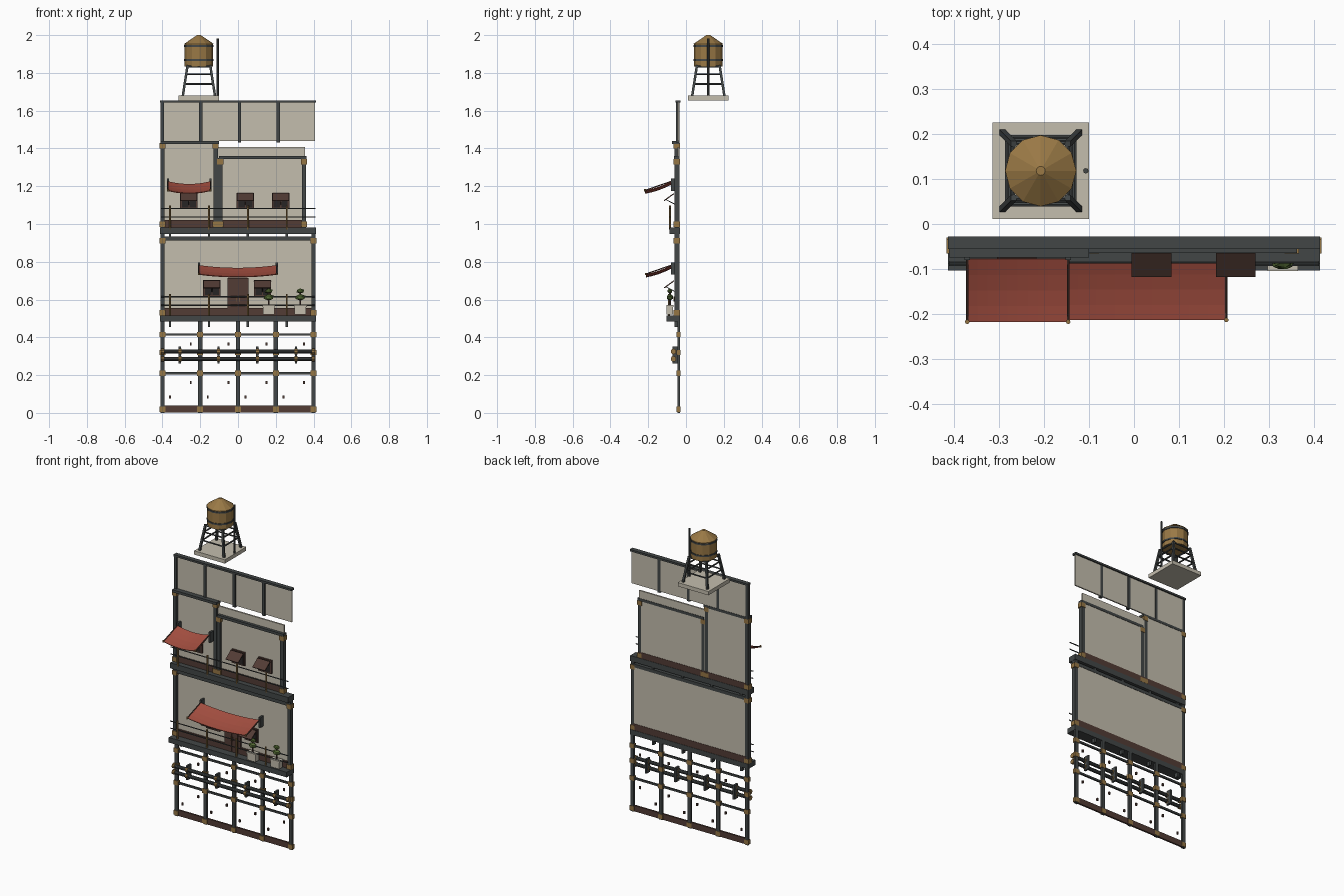
import bpy, bmesh, math
from mathutils import Vector

if "Cube" in bpy.data.objects:
    bpy.data.objects.remove(bpy.data.objects["Cube"])

COLORS = {
    "plaster": (0.55, 0.51, 0.42), "iron": (0.055, 0.062, 0.062), "brown": (0.085, 0.045, 0.035),
    "cloth": (0.36, 0.075, 0.05), "brass": (0.30, 0.18, 0.06), "wood": (0.32, 0.19, 0.06),
    "leaf": (0.09, 0.15, 0.035), "glass": (0.02, 0.018, 0.018)}
MATS = {}
for key, c in COLORS.items():
    MATS[key] = bpy.data.materials.new(key)
    MATS[key].diffuse_color = (*c, 1)


def finish(name, bm, mat):
    me = bpy.data.meshes.new(name)
    bm.to_mesh(me)
    bm.free()
    ob = bpy.data.objects.new(name, me)
    bpy.context.collection.objects.link(ob)
    me.materials.append(MATS[mat])
    return ob


def box(name, mat, x0, x1, y0, y1, z0, z1):
    bm = bmesh.new()
    bmesh.ops.create_cube(bm, size=1)
    for v in bm.verts:
        v.co = ((x0 + x1) / 2 + v.co.x * (x1 - x0), (y0 + y1) / 2 + v.co.y * (y1 - y0),
                (z0 + z1) / 2 + v.co.z * (z1 - z0))
    return finish(name, bm, mat)


def rod(name, mat, a, b, r, sides=8, r2=None):
    a, b = Vector(a), Vector(b)
    bm = bmesh.new()
    bmesh.ops.create_cone(bm, cap_ends=True, segments=sides, radius1=r,
                          radius2=r if r2 is None else r2, depth=(b - a).length)
    rot = (b - a).to_track_quat('Z', 'Y').to_matrix()
    bmesh.ops.rotate(bm, verts=bm.verts, matrix=rot)
    bmesh.ops.translate(bm, verts=bm.verts, vec=(a + b) / 2)
    return finish(name, bm, mat)


def post(name, x, z0, z1, y0, y1, joints):
    box(name, "iron", x - 0.011, x + 0.011, y0, y1, z0, z1)
    for z in joints:
        box(name + "_joint", "brass", x - 0.016, x + 0.016, y0 - 0.003, y1 + 0.002, z - 0.014, z + 0.014)


def awning(name, x0, x1, z_back, z_front, y_front):
    # sagging cloth sheet held between two wall brackets
    y_back, nx, ny = -0.078, 10, 4
    bm = bmesh.new()
    grid = []
    for i in range(nx + 1):
        u = i / nx
        row = []
        for j in range(ny + 1):
            t = j / ny
            sag = 0.014 * (1 - (2 * u - 1) ** 2) + 0.006 * math.sin(math.pi * t)
            row.append(bm.verts.new((x0 + (x1 - x0) * u, y_back + (y_front - y_back) * t,
                                     z_back + (z_front - z_back) * t - sag)))
        grid.append(row)
    for i in range(nx):
        for j in range(ny):
            bm.faces.new((grid[i][j], grid[i][j + 1], grid[i + 1][j + 1], grid[i + 1][j]))
    ob = finish(name, bm, "cloth")
    ob.modifiers.new("thickness", 'SOLIDIFY').thickness = 0.004
    for x in (x0, x1):
        box(name + "_bracket", "iron", x - 0.006, x + 0.006, -0.08, -0.045, z_back - 0.05, z_back + 0.015)
        rod(name + "_rod", "brown", (x, y_back, z_back), (x, y_front, z_front), 0.003, 6)
        rod(name + "_tip", "brass", (x, y_front, z_front - 0.006), (x, y_front, z_front + 0.006), 0.005)


def window(x, z):
    # dark opening with a propped top-hinged shutter
    box("window_frame", "brown", x - 0.046, x + 0.046, -0.056, -0.044, z - 0.05, z + 0.035)
    for s in (-1, 1):
        box("window_pane", "glass", x + s * 0.02 - 0.017, x + s * 0.02 + 0.017, -0.058, -0.05, z - 0.043, z + 0.03)
    sh = box("window_shutter", "brown", -0.044, 0.044, -0.003, 0.003, -0.032, 0.032)
    sh.location = (x, -0.09, z + 0.012)
    sh.rotation_euler.x = math.radians(-54)
    rod("shutter_stay", "iron", (x, -0.05, z - 0.03), (x, -0.108, z), 0.002, 6)


def railing(z, y):
    for dz in (0.055, 0.1):
        rod("rail", "iron", (-0.41, y, z + dz), (0.41, y, z + dz), 0.0035, 6)
    for i in range(4):
        x = -0.36 + i * 0.206
        rod("rail_post", "brass", (x, y, z - 0.01), (x, y, z + 0.115), 0.005)


BAYS = [-0.4 + 0.2 * i for i in range(5)]

# Open ground-floor frame
for x in BAYS:
    post("ground_post", x, 0, 0.49, -0.046, -0.032, (0.02, 0.21, 0.32, 0.415))
box("ground_baseboard", "brown", -0.41, 0.41, -0.044, -0.033, 0.003, 0.04)
for z in (0.21, 0.415):
    box("ground_beam", "iron", -0.4, 0.4, -0.044, -0.034, z - 0.006, z + 0.006)
for i in range(4):
    x = BAYS[i]
    for dx, z in ((0.04, 0.085), (0.15, 0.16), (0.15, 0.365)):
        box("wall_stud", "brown", x + dx - 0.005, x + dx + 0.005, -0.045, -0.036, z - 0.008, z + 0.008)

# Pipes with clamps
for z in (0.325, 0.286):
    rod("pipe", "iron", (-0.405, -0.066, z), (0.405, -0.066, z), 0.011, 10)
    for x in [-0.4, 0.4] + [-0.308 + 0.205 * i for i in range(4)]:
        rod("pipe_collar", "brass", (x - 0.008, -0.066, z), (x + 0.008, -0.066, z), 0.015, 10)
for i in range(4):
    x = -0.308 + 0.205 * i
    box("pipe_clamp", "iron", x - 0.006, x + 0.006, -0.072, -0.036, 0.262, 0.352)

# Balcony slabs with brackets under them
for name, z0, z1, y0 in (("lower_slab", 0.483, 0.515, -0.103), ("upper_slab", 0.947, 0.982, -0.088)):
    box(name, "iron", -0.413, 0.413, y0, -0.032, z0, z1)
    for i in range(4):
        x = -0.36 + i * 0.206
        box("slab_bracket", "iron", x - 0.006, x + 0.006, -0.062, -0.036, z0 - 0.027, z0)

# Middle storey
box("middle_wall", "plaster", -0.4, 0.4, -0.046, -0.036, 0.515, 0.93)
box("middle_baseboard", "brown", -0.4, 0.4, -0.056, -0.034, 0.515, 0.556)
box("middle_beam", "iron", -0.41, 0.41, -0.062, -0.034, 0.913, 0.934)
for x in (-0.4, 0.4):
    post("middle_post", x, 0.515, 0.947, -0.062, -0.035, (0.53, 0.912))
awning("middle_awning", -0.207, 0.205, 0.782, 0.735, -0.213)
for x in (-0.138, 0.13):
    window(x, 0.668)
box("door_frame", "brown", -0.055, 0.055, -0.056, -0.044, 0.515, 0.715)
for s in (-1, 1):
    box("door_leaf", "brown", s * 0.021 - 0.018, s * 0.021 + 0.018, -0.061, -0.05, 0.52, 0.7)
    rod("door_handle", "brass", (s * 0.007, -0.064, 0.59), (s * 0.007, -0.064, 0.615), 0.002, 6)
railing(0.515, -0.09)

# Potted trees
for x in (0.163, 0.33):
    box("planter", "plaster", x - 0.03, x + 0.03, -0.102, -0.068, 0.52, 0.565)
    box("planter_rim", "plaster", x - 0.034, x + 0.034, -0.104, -0.066, 0.56, 0.57)
    rod("tree_trunk", "brown", (x, -0.085, 0.56), (x, -0.085, 0.635), 0.005, 6)
    for dz, r in ((0.612, 0.03), (0.645, 0.023)):
        bm = bmesh.new()
        bmesh.ops.create_icosphere(bm, subdivisions=1, radius=r)
        for v in bm.verts:
            v.co = (x + v.co.x, -0.085 + v.co.y * 0.6, dz + v.co.z * 0.6)
        finish("tree_foliage", bm, "leaf")

# Upper storey: tall left part, lower right part
box("upper_left_wall", "plaster", -0.4, -0.11, -0.046, -0.036, 0.982, 1.43)
box("upper_right_wall", "plaster", -0.11, 0.355, -0.046, -0.036, 0.982, 1.408)
box("upper_baseboard", "brown", -0.4, 0.355, -0.056, -0.034, 0.982, 1.02)
box("upper_left_cap", "iron", -0.41, -0.1, -0.074, -0.034, 1.424, 1.44)
box("upper_right_beam", "iron", -0.1, 0.362, -0.064, -0.034, 1.343, 1.36)
for x, top, j in ((-0.4, 1.43, 1.414), (-0.118, 1.43, 1.414), (-0.094, 1.35, 1.33), (0.35, 1.35, 1.33)):
    post("upper_post", x, 0.982, top, -0.062, -0.035, (0.998, j))
awning("upper_awning", -0.37, -0.146, 1.226, 1.178, -0.217)
for x in (-0.26, 0.039, 0.226):
    window(x, 1.13)
railing(0.982, -0.085)

# Parapet
box("parapet_wall", "plaster", -0.405, 0.408, -0.044, -0.036, 1.44, 1.648)
box("parapet_cap", "iron", -0.413, 0.413, -0.056, -0.028, 1.643, 1.655)
for i in range(4):
    x = -0.402 + i * 0.205
    box("parapet_post", "iron", x - 0.009, x + 0.009, -0.052, -0.034, 1.432, 1.648)

# Rooftop water tank on a splayed stand
CX, CY = -0.207, 0.118
box("tank_base", "plaster", CX - 0.107, CX + 0.107, CY - 0.107, CY + 0.107, 1.655, 1.679)


def leg_half(z):
    return 0.085 + (0.06 - 0.085) * (z - 1.679) / (1.84 - 1.679)


CORNERS = [(-1, -1), (1, -1), (1, 1), (-1, 1)]
for k, (sx, sy) in enumerate(CORNERS):
    a, b = leg_half(1.679), leg_half(1.84)
    rod("tank_leg", "iron", (CX + sx * a, CY + sy * a, 1.679), (CX + sx * b, CY + sy * b, 1.84), 0.009, 4)
    tx, ty = CORNERS[(k + 1) % 4]
    for z in (1.742, 1.793, 1.833):
        h = leg_half(z)
        rod("tank_brace", "iron", (CX + sx * h, CY + sy * h, z), (CX + tx * h, CY + ty * h, z), 0.005, 6)
rod("tank_barrel", "wood", (CX, CY, 1.835), (CX, CY, 1.955), 0.075, 12)
rod("tank_roof", "wood", (CX, CY, 1.953), (CX, CY, 2.0), 0.079, 12, 0.01)
for z in (1.868, 1.942):
    rod("tank_hoop", "iron", (CX, CY, z - 0.005), (CX, CY, z + 0.005), 0.0785, 12)
rod("tank_pipe", "iron", (-0.107, CY, 1.66), (-0.107, CY, 1.983), 0.006, 8)

for m in bpy.data.materials:
    if m.users and not m.is_grease_pencil:
        m.use_nodes = True
        m.node_tree.nodes["Principled BSDF"].inputs["Base Color"].default_value = m.diffuse_color
